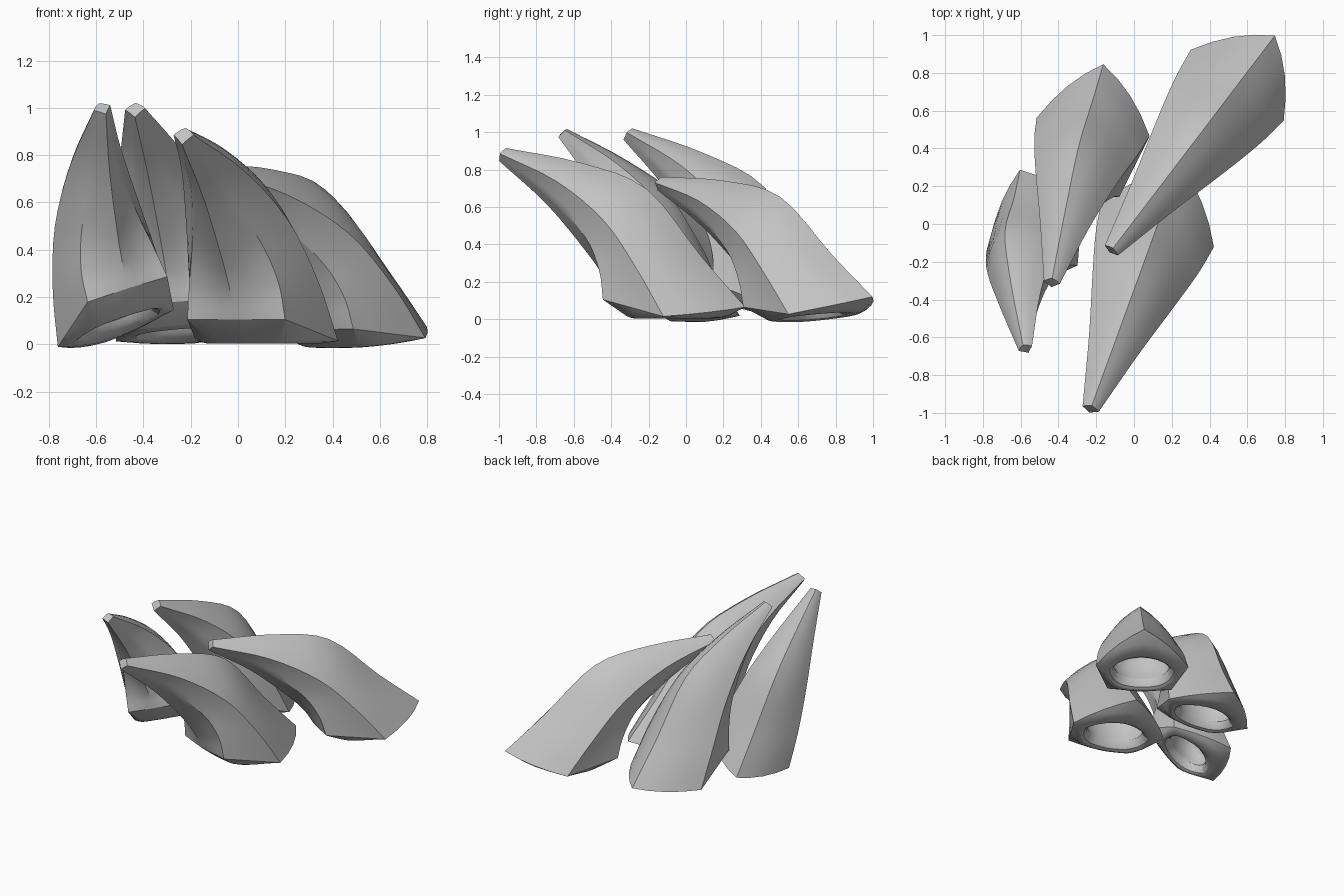
import bpy, bmesh
from math import radians, atan2, cos, sin
from mathutils import Vector, Matrix, Euler

if "Cube" in bpy.data.objects:
    bpy.data.objects.remove(bpy.data.objects["Cube"])

SPAN_STEPS = 4   # rings between two stations of a rail
EDGE_STEPS = 4   # points along each side of the six-sided section

# Half of the claw section as rails from base to tip: (along, side, up)
ridge = [(1.38, 0, -.82), (1.13, 0, -.55), (.82, 0, -.19), (.45, 0, -.05), (.02, 0, .03)]
shoulder = [(1.03, .32, -.87), (.87, .29, -.62), (.66, .23, -.36), (.36, .14, -.15), (0, .045, 0)]
belly_corner = [(.65, .22, -.78), (.62, .2, -.62), (.52, .15, -.44), (.28, .07, -.22), (-.01, .02, -.02)]
belly_centre = [(.63, 0, -.78), (.58, 0, -.67), (.48, 0, -.53), (.25, 0, -.27), (-.02, 0, -.04)]

OPENING = Vector((.95, 0, -.82))   # centre of the oval under the base
FLOOR = -.865                      # level where the base chamfer ends


def mirrored(rail):
    return [(u, -side, up) for u, side, up in rail]


def smooth_rail(rail):
    """Catmull-Rom curve through the stations of one rail."""
    pts = [Vector(p) for p in rail]
    pts = [2 * pts[0] - pts[1]] + pts + [2 * pts[-1] - pts[-2]]
    out = []
    for a, b, c, d in zip(pts, pts[1:], pts[2:], pts[3:]):
        for i in range(SPAN_STEPS):
            t = i / SPAN_STEPS
            out.append(b + (c - a) * t / 2 + (2 * a - 5 * b + 4 * c - d) * t * t / 2
                       + (3 * b - a - 3 * c + d) * t ** 3 / 2)
    return out + [pts[-2]]


def section(corners):
    """Closed ring through the corners, with the two back panels bulged."""
    middle = sum(corners, Vector()) / len(corners)
    ring = []
    for i, a in enumerate(corners):
        b = corners[(i + 1) % len(corners)]
        bulge = 0.07 if i in (0, len(corners) - 1) else 0
        outward = ((a + b) / 2 - middle).normalized() * (b - a).length * bulge
        for j in range(EDGE_STEPS):
            s = j / EDGE_STEPS
            ring.append(a.lerp(b, s) + outward * 4 * s * (1 - s))
    return ring


def opening_ring(outline, scale, shift, lift):
    """Oval ring matching the outline point for point."""
    ring = []
    for p in outline:
        a = atan2(p.y, p.x - OPENING.x)
        ring.append(OPENING + Vector((.13 * scale * cos(a) + shift, .19 * scale * sin(a), lift)))
    return ring


def chamfer_ring(outline, oval):
    """Inner edge of the base chamfer, widest where the outline is highest."""
    ring = []
    for p, q in zip(outline, oval):
        point = p.lerp(q, .06 + 6 * max(0, p.z - FLOOR))
        point.z = min(p.z, FLOOR) - .002
        ring.append(point)
    return ring


def build_claw_mesh():
    rails = [ridge, shoulder, belly_corner, belly_centre,
             mirrored(belly_corner), mirrored(shoulder)]
    body = [section(list(corners)) for corners in zip(*map(smooth_rail, rails))]
    outline = body[0]

    # Chamfer and rolled rim under the base, then the hollow
    oval = opening_ring(outline, 1, 0, 0)
    chamfer = chamfer_ring(outline, oval)
    rim = [chamfer]
    for blend, up in ((.2, -.876), (.45, -.881), (.7, -.874), (.9, -.85)):
        ring = [p.lerp(q, blend) for p, q in zip(chamfer, oval)]
        rim.append([Vector((p.x, p.y, up)) for p in ring])
    hollow = [oval] + [opening_ring(outline, *shape) for shape in
                       ((1.1, 0, .05), (1.05, -.02, .12), (.8, -.04, .18), (.4, -.06, .22))]

    bm = bmesh.new()
    loops = [[bm.verts.new(p) for p in ring]
             for ring in hollow[::-1] + rim[::-1] + body]
    for low, high in zip(loops, loops[1:]):
        for i in range(len(low)):
            k = (i + 1) % len(low)
            bm.faces.new((low[i], low[k], high[k], high[i]))
    # Fans close the top of the hollow and the blunt tip
    for loop, lift in ((loops[0], .01), (loops[-1], 0)):
        pole = sum((v.co for v in loop), Vector()) / len(loop)
        pole = bm.verts.new(pole + Vector((0, 0, lift)))
        for i, v in enumerate(loop):
            bm.faces.new((v, loop[(i + 1) % len(loop)], pole))
    bmesh.ops.recalc_face_normals(bm, faces=bm.faces)
    mesh = bpy.data.meshes.new("claw")
    bm.to_mesh(mesh)
    bm.free()
    mesh.shade_smooth()
    mesh.set_sharp_from_angle(angle=radians(27))
    return mesh


# Single grey material
grey = bpy.data.materials.new("plain grey")
grey.use_nodes = True
colour = (.55, .55, .55, 1)
grey.diffuse_color = colour
for node in grey.node_tree.nodes:
    if node.type == 'BSDF_PRINCIPLED':
        node.inputs["Base Color"].default_value = colour

claw = build_claw_mesh()
claw.materials.append(grey)

# Four claws: tip position, size, then roll, pitch and yaw in degrees
placements = {
    "front_claw": ((-.23, -.98, .885), 1, 0, 0, 70),
    "left_claw": ((-.12, -.14, .73), .968, 0, -7.6, 52.7),
    "back_claw": ((-.435, -.31, .995), .95, -5, 8.3, 80),
    "right_claw": ((-.575, -.66, 1), .85, -17.5, 17.2, 104.5),
}
for name, (tip, size, *turn) in placements.items():
    obj = bpy.data.objects.new(name, claw)
    bpy.context.collection.objects.link(obj)
    turn = Euler([radians(a) for a in turn]).to_matrix().to_4x4()
    obj.matrix_world = Matrix.Translation(tip) @ turn @ Matrix.Scale(size, 4)
